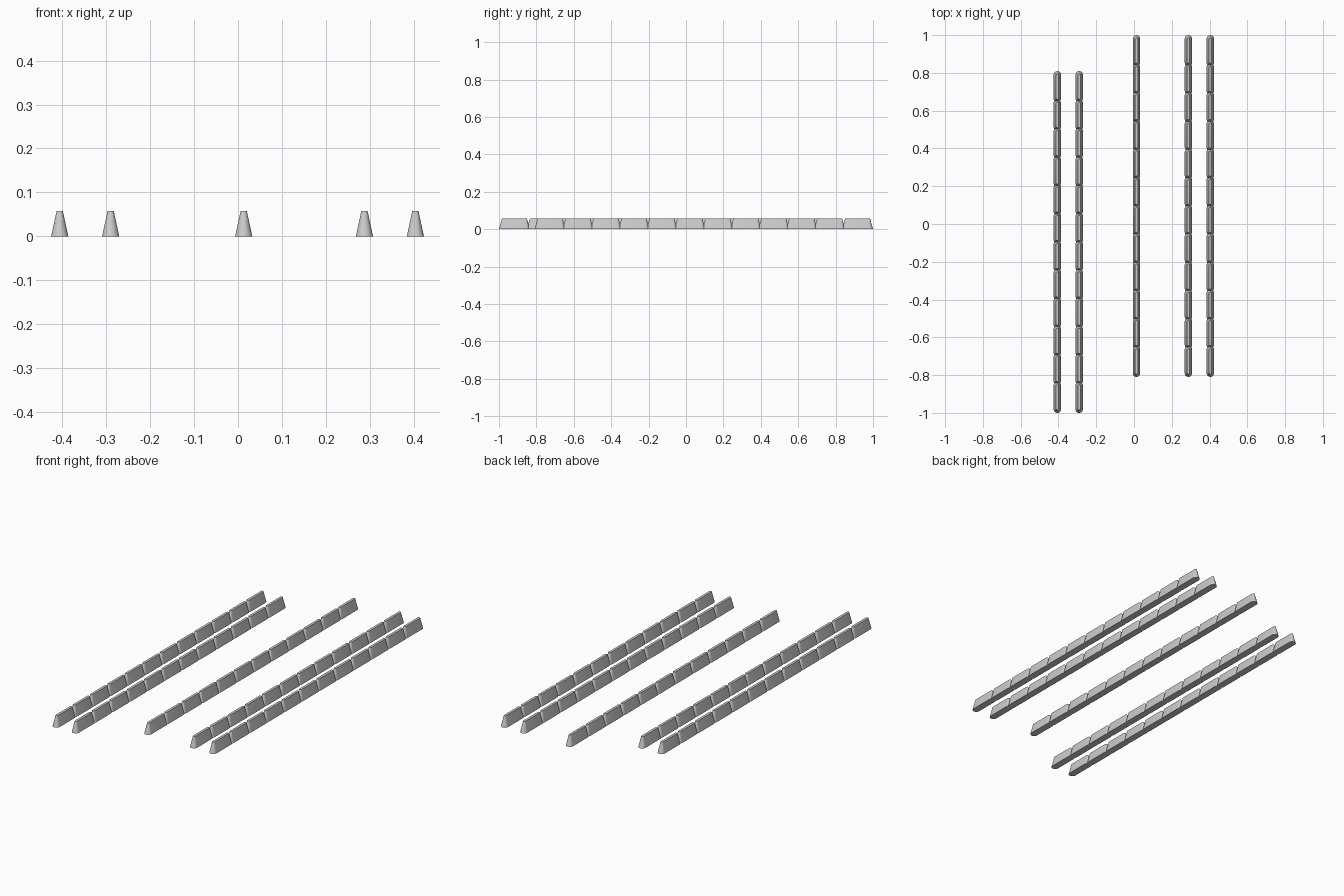
import bpy, bmesh, math

if "Cube" in bpy.data.objects:
    bpy.data.objects.remove(bpy.data.objects["Cube"])

LENGTH, PITCH, HEIGHT, COUNT = 0.165, 0.1495, 0.058, 12
ARC = 12  # sides of each rounded end


def stadium(bm, half_len, radius, z):
    """Ring of vertices: straight sides along y, round ends."""
    s = half_len - radius
    ring = []
    for sign, start in ((1, 0.0), (-1, math.pi)):
        for i in range(ARC + 1):
            a = start + math.pi * i / ARC
            ring.append(bm.verts.new((radius * math.cos(a),
                                      sign * s + radius * math.sin(a), z)))
    return ring


# One tapered barrier block with rounded ends
bm = bmesh.new()
base = stadium(bm, LENGTH / 2, 0.0195, 0)
top = stadium(bm, LENGTH / 2 - 0.016, 0.007, HEIGHT)
n = len(base)
for i in range(n):
    j = (i + 1) % n
    bm.faces.new((base[i], base[j], top[j], top[i]))
bm.faces.new(top)
bm.faces.new(base[::-1])
mesh = bpy.data.meshes.new("barrier_block")
bm.to_mesh(mesh)
bm.free()
mesh.shade_smooth()
mesh.set_sharp_from_angle(angle=math.radians(35))

# Five rows: (centre x, start y)
run = (COUNT - 1) * PITCH + LENGTH
rows = [(-0.406, -1), (-0.29, -1), (0.013, 1 - run), (0.288, 1 - run), (0.404, 1 - run)]
for r, (x, y0) in enumerate(rows, 1):
    for k in range(COUNT):
        block = bpy.data.objects.new(f"barrier_row_{r}_block_{k + 1}", mesh)
        block.location = (x, y0 + LENGTH / 2 + k * PITCH, 0)
        bpy.context.collection.objects.link(block)
